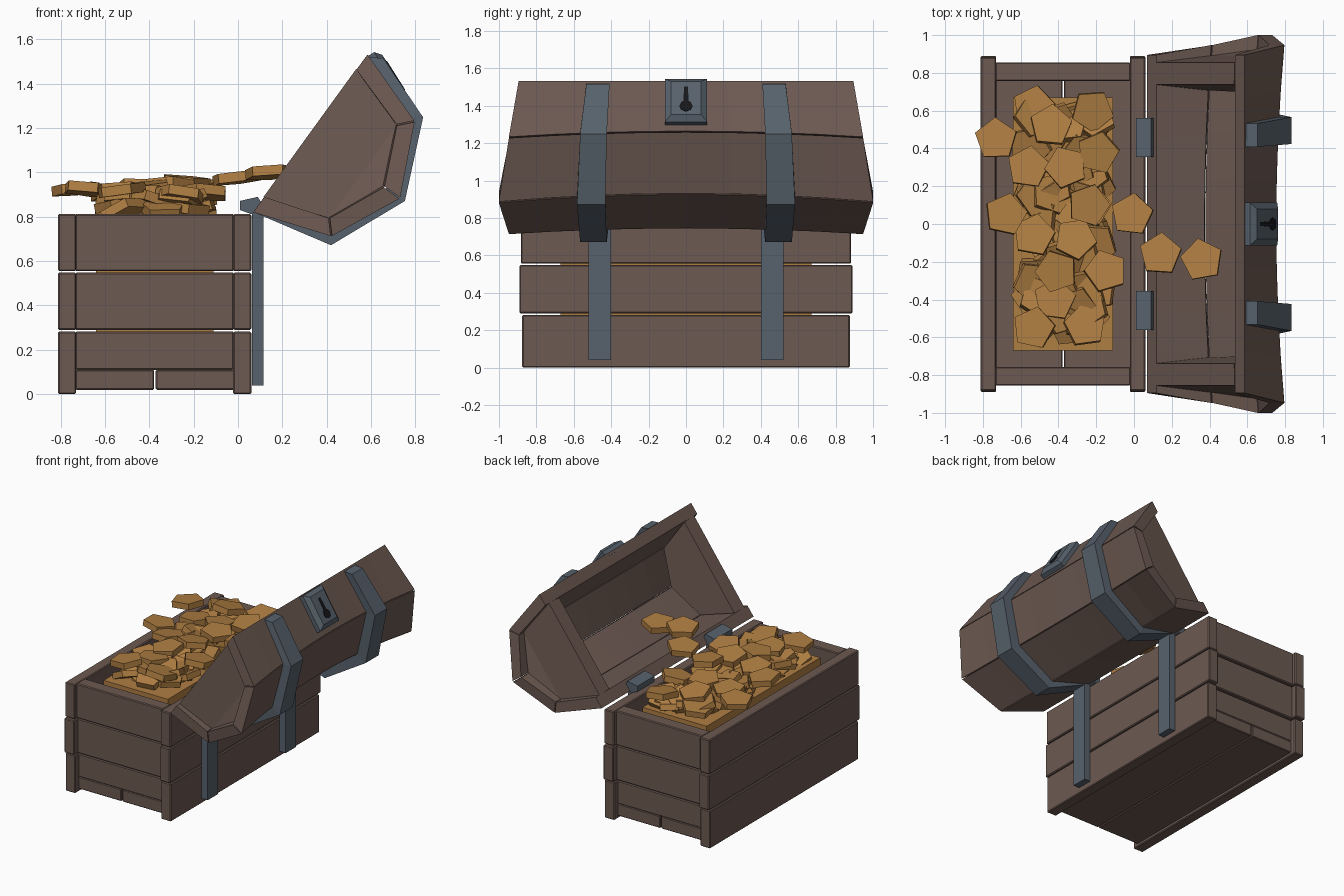
import bpy, bmesh, math, random
from mathutils import Vector, Euler

if "Cube" in bpy.data.objects:
    bpy.data.objects.remove(bpy.data.objects["Cube"])

random.seed(4)


def material(name, rgb):
    m = bpy.data.materials.new(name)
    m.diffuse_color = (*rgb, 1)
    m.use_nodes = True
    m.node_tree.nodes["Principled BSDF"].inputs["Base Color"].default_value = m.diffuse_color
    return m


WOOD = material("wood", (0.15, 0.10, 0.083))
IRON = material("iron", (0.095, 0.12, 0.15))
GOLD = material("gold", (0.43, 0.21, 0.055))
BLACK = material("black", (0.008, 0.008, 0.01))


def loft(name, rings, mat):
    """Solid through a list of equal-length point rings."""
    bm = bmesh.new()
    vs = [[bm.verts.new(p) for p in r] for r in rings]
    n = len(rings[0])
    for a, b in zip(vs, vs[1:]):
        for i in range(n):
            bm.faces.new((a[i], a[(i + 1) % n], b[(i + 1) % n], b[i]))
    bm.faces.new(vs[0])
    bm.faces.new(vs[-1][::-1])
    bmesh.ops.recalc_face_normals(bm, faces=bm.faces)
    me = bpy.data.meshes.new(name)
    bm.to_mesh(me)
    bm.free()
    me.materials.append(mat)
    ob = bpy.data.objects.new(name, me)
    bpy.context.collection.objects.link(ob)
    return ob


def box(name, x0, x1, y0, y1, z0, z1, mat, bevel=0):
    ring = lambda z: [(x0, y0, z), (x1, y0, z), (x1, y1, z), (x0, y1, z)]
    ob = loft(name, [ring(z0), ring(z1)], mat)
    if bevel:
        mod = ob.modifiers.new("edge", 'BEVEL')
        mod.width, mod.segments = bevel, 1
    return ob


# Chest body: three plank courses on each side
courses = [(0, .282, .876, .835), (.29, .548, .89, .845), (.555, .812, .882, .855)]
for i, (z0, z1, yl, ye) in enumerate(courses):
    for side, x in (("left", -.812), ("right", -.022)):
        box(f"{side}_plank_{i}", x, x + .082, -yl, yl, z0, z1, WOOD, .006)
    for s in (-1, 1):
        y0, y1 = sorted((s * .757, s * ye))
        box(f"end_plank_{i}", -.735, -.018, y0, y1, .11 if i == 0 else z0, z1, WOOD, .006)

# Floor boards
for x in (-.733, -.371):
    box("floor_board", x, x + .354, -.835, .835, .02, .11, WOOD, .005)

# Lid cross-section: a runs along the opening, n points out of the lid
OUTER = [(-.44, 0), (-.32, .352), (0, .502), (.32, .352), (.44, 0)]
INNER = [(-.355, 0), (-.26, .297), (0, .415), (.26, .297), (.355, 0)]


def lid(a, y, n):
    return Vector((.324 + .587 * a + .81 * n, y, 1.178 + .81 * a - .587 * n))


def sag(t):
    return .85 + .15 * t * t


def flare(n):
    return .895 + .42 * n * n


# Four bowed lid boards
for i in range(4):
    section = []
    for p, other in ((0, 1), (1, 0)):
        (a, n), (b, m) = OUTER[i + p], OUTER[i + other]
        section.append((a + .01 * (b - a), n + .01 * (m - n), flare(n)))
        (c, k), (d, j) = INNER[i + p], INNER[i + other]
        section.append((c + .01 * (d - c), k + .01 * (j - k), flare(n)))
    section = [section[0], section[2], section[3], section[1]]
    ts = [-1 + k / 4 for k in range(9)]
    loft(f"lid_board_{i}",
         [[lid(a, t * y, n * sag(t)) for a, n, y in section] for t in ts], WOOD)

# Folded lid end panels
for s in (-1, 1):
    for name, ids in (("lid_end_panel", (0, 1, 3, 4)), ("lid_end_peak", (1, 2, 3))):
        pts = [INNER[i] for i in ids]
        loft(name, [[lid(a, s * (flare(n) - .04), n) for a, n in pts],
                    [lid(a * .99, s * (.738 - .1 * n), n * .85) for a, n in pts]], WOOD)

# Iron straps over the lid, down the body, and hinge blocks
STRAP_OUT = [(-.44, -.005), (-.354, .374), (.003, .527), (.357, .372), (.467, .07)]
STRAP_IN = [(-.43, 0), (-.31, .30), (0, .425), (.31, .30), (.43, .01)]
for s in (-1, 1):
    rings = []
    for (a, n), (c, m) in zip(STRAP_OUT, STRAP_IN):
        y0, y1 = .405 + .05 * n, .525 + .11 * n
        rings.append([lid(a, s * y0, n), lid(a, s * y1, n),
                      lid(c, s * y1, m), lid(c, s * y0, m)])
    loft("lid_strap", rings, IRON)
    y0, y1 = sorted((s * .40, s * .52))
    box("body_strap", .064, .114, y0, y1, .04, .84, IRON)
    y0, y1 = sorted((s * .355, s * .56))
    profile = [(.01, .83), (.01, .872), (.09, .89), (.112, .85), (.06, .812)]
    loft("hinge_block", [[(x, y, z) for x, z in profile] for y in (y0, y1)], IRON)

# Lock plate with keyhole on the lid's front board
d = Vector((-.12, 0, .30)).normalized()          # down the board, as (a, y, n)
out = Vector((d.z, 0, -d.x))


def on_lock(u, v, h):
    p = Vector((.387, 0, .135)) + d * u + out * h
    return lid(p.x, v, p.z)


def plate(su, sv, h):
    return [on_lock(u * su, v * sv, h) for u, v in ((-1, -1), (1, -1), (1, 1), (-1, 1))]


loft("lock_plate", [plate(.135, .113, -.02), plate(.135, .113, .03), plate(.105, .08, .055)], IRON)
hole = [(.05 + .035 * math.cos(k * math.pi / 4), .035 * math.sin(k * math.pi / 4)) for k in range(8)]
slot = [(-.07, -.01), (.06, -.016), (.06, .016), (-.07, .01)]
for name, shape in (("keyhole_round", hole), ("keyhole_slot", slot)):
    loft(name, [[on_lock(u, v, h) for u, v in shape] for h in (.05, .058)], BLACK)


# Treasure: five-sided coins heaped on a filled core
def coin(x, y, z, tilt=.2, turn=None):
    rot = Euler((random.uniform(-tilt, tilt), random.uniform(-tilt, tilt),
                 random.uniform(0, 6.28) if turn is None else turn)).to_matrix()
    rings = [[Vector((x, y, z)) + rot @ Vector((.115 * math.cos(k * math.tau / 5),
              .115 * math.sin(k * math.tau / 5), h)) for k in range(5)] for h in (-.022, .022)]
    loft("coin", rings, GOLD)


box("coin_core", -.64, -.11, -.67, .67, .11, .79, GOLD)
for _ in range(75):
    x, y = random.uniform(-.55, -.20), random.uniform(-.58, .6)
    coin(x, y, random.uniform(.79, .88), .45)
for x, y, z in [(-.53, .62, .88), (-.44, .52, .93), (-.22, .60, .90), (-.19, .38, .93),
                (-.24, .10, .96), (-.31, -.08, .94), (-.15, -.25, .91), (-.41, -.25, .93),
                (-.53, -.55, .92), (-.26, -.54, .90), (-.56, .30, .90), (-.53, -.06, .92),
                (-.42, -.40, .91), (-.36, .30, .92)]:
    coin(x, y, z, .2)
# Loose coins spilling over the rim
for x, y, z, turn in [(-.73, .45, .925, 1.6), (-.68, .05, .925, .1), (-.01, .05, .975, .2),
                      (.14, -.16, 1.0, 1.5), (.36, -.19, .96, 3.0)]:
    coin(x, y, z, .12, turn)
